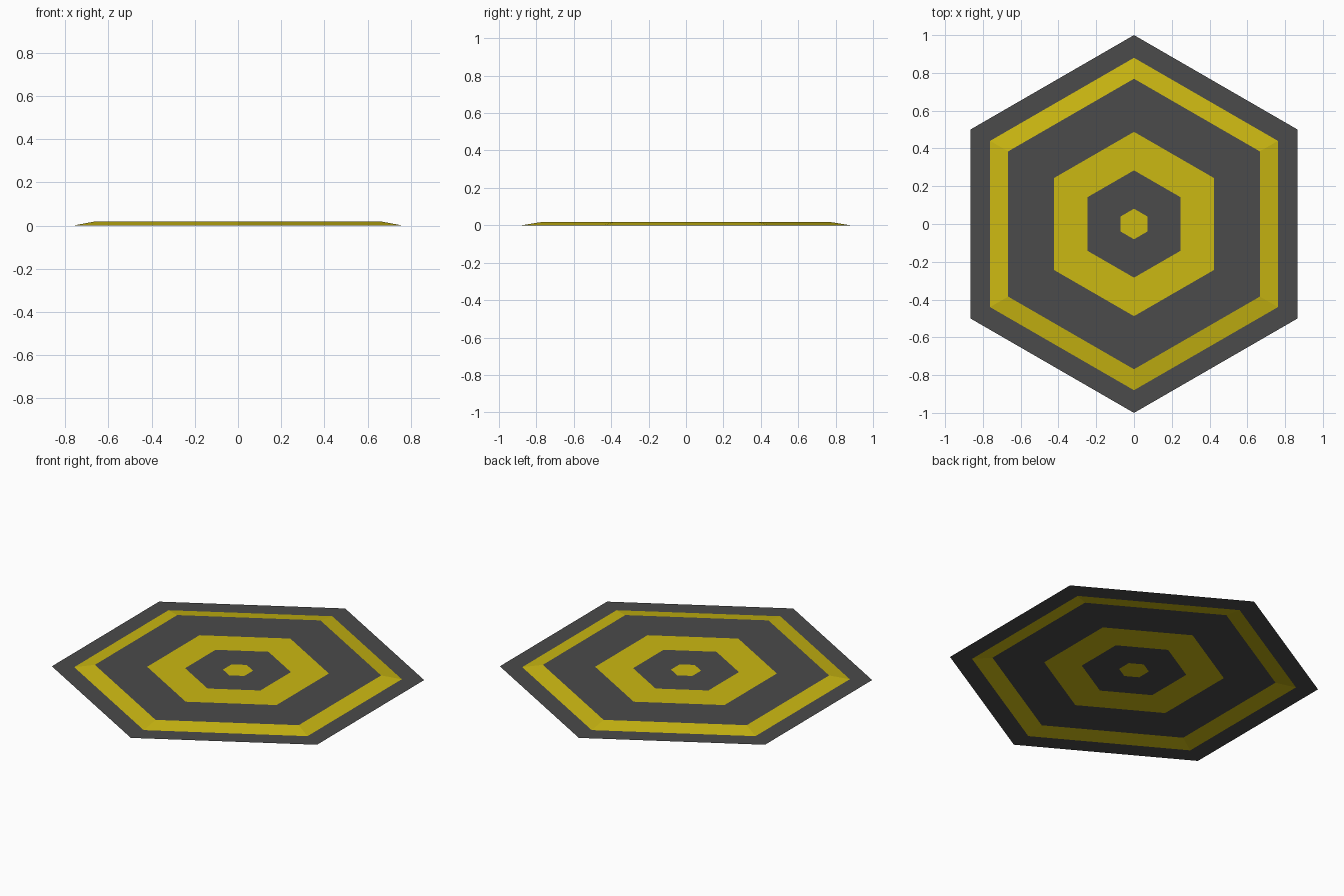
import bpy, bmesh, math

if "Cube" in bpy.data.objects:
    bpy.data.objects.remove(bpy.data.objects["Cube"])

def mat(name, c):
    m = bpy.data.materials.new(name)
    m.diffuse_color = (*c, 1)
    m.use_nodes = True
    m.node_tree.nodes["Principled BSDF"].inputs["Base Color"].default_value = m.diffuse_color
    return m

mats = [mat("dark grey", (0.07, 0.07, 0.07)), mat("yellow", (0.60, 0.48, 0.006))]

# Concentric hexagons: radius, height (flat rim, sloped band, flat raised middle)
H = 0.018
rings = [(1.0, 0), (0.88, 0), (0.769, H), (0.488, H), (0.284, H), (0.081, H)]

bm = bmesh.new()
loops = []
for r, z in rings:
    loops.append([bm.verts.new((r * math.cos(math.radians(30 + 60 * i)),
                                r * math.sin(math.radians(30 + 60 * i)), z))
                  for i in range(6)])

# Bands alternate grey and yellow from the rim inwards
for k in range(len(loops) - 1):
    a, b = loops[k], loops[k + 1]
    for i in range(6):
        j = (i + 1) % 6
        f = bm.faces.new((a[i], a[j], b[j], b[i]))
        f.material_index = k % 2
# Centre spot
bm.faces.new(loops[-1]).material_index = 1

me = bpy.data.meshes.new("hexagon_pad")
bm.to_mesh(me)
bm.free()
for m in mats:
    me.materials.append(m)
ob = bpy.data.objects.new("hexagon_pad", me)
bpy.context.collection.objects.link(ob)
